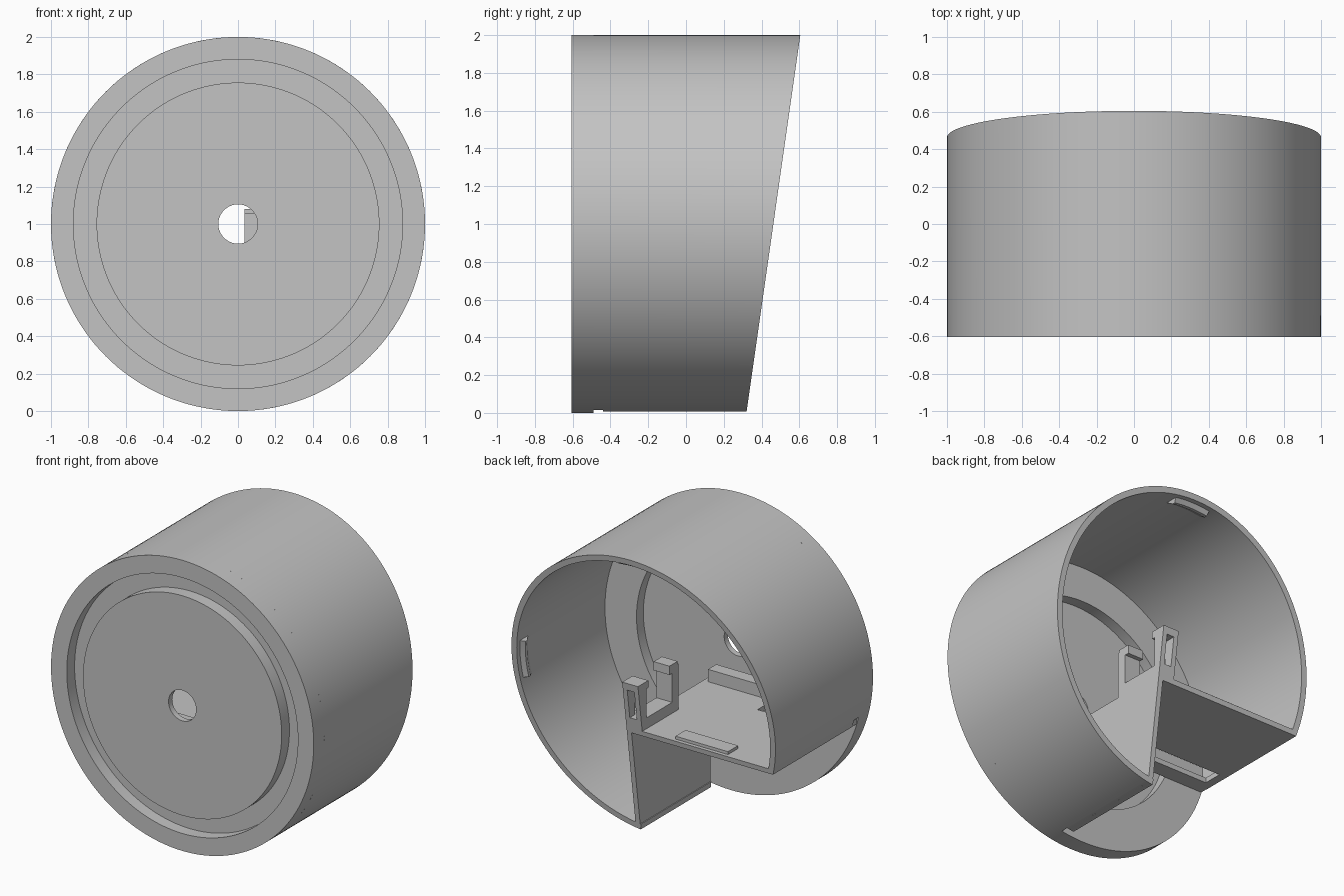
import bpy, bmesh
from math import cos, sin, acos, asin, pi, radians

cube = bpy.data.objects.get("Cube")
if cube:
    bpy.data.objects.remove(cube, do_unlink=True)

grey = bpy.data.materials.new("plain grey")
grey.use_nodes = True
colour = (0.55, 0.55, 0.55, 1)
grey.diffuse_color = colour
grey.node_tree.nodes["Principled BSDF"].inputs["Base Color"].default_value = colour


def slant(z):
    """Depth of the tilted open back at height z."""
    return 0.32 + 0.1425 * z


def finish(name, bm, smooth=False):
    bmesh.ops.recalc_face_normals(bm, faces=bm.faces)
    mesh = bpy.data.meshes.new(name)
    bm.to_mesh(mesh)
    bm.free()
    mesh.materials.append(grey)
    ob = bpy.data.objects.new(name, mesh)
    bpy.context.collection.objects.link(ob)
    if smooth:
        bpy.ops.object.select_all(action="DESELECT")
        ob.select_set(True)
        bpy.context.view_layer.objects.active = ob
        bpy.ops.object.shade_smooth_by_angle(angle=radians(30))
    return ob


def sweep(name, profile, a0=0, a1=2 * pi, steps=144):
    """Turn a closed (radius, depth) profile about the y axis through z = 1."""
    bm = bmesh.new()
    full = abs(a1 - a0 - 2 * pi) < 0.001
    rings = []
    for i in range(steps if full else steps + 1):
        a = a0 + (a1 - a0) * i / steps
        rings.append([bm.verts.new((r * cos(a), y, 1 + r * sin(a)))
                      for r, y in profile(a)])
    n = len(rings[0])
    pairs = list(zip(rings, rings[1:]))
    if full:
        pairs.append((rings[-1], rings[0]))
    else:
        bm.faces.new(rings[0])
        bm.faces.new(rings[-1])
    for p, q in pairs:
        for j in range(n):
            k = (j + 1) % n
            bm.faces.new((p[j], p[k], q[k], q[j]))
    return finish(name, bm, True)


def block(name, x0, x1, y0, y1, z0, z1):
    """Box; y1 = None runs it out to the tilted back."""
    bm = bmesh.new()
    bmesh.ops.create_cube(bm, size=1)
    for v in bm.verts:
        x, y, z = v.co
        z = z1 if z > 0 else z0
        back = slant(z) if y1 is None else y1
        v.co = (x1 if x > 0 else x0, back if y > 0 else y0, z)
    return finish(name, bm)


# Front plate with ring groove and central hole
sweep("front_plate", lambda a: [
    (0.105, -0.605), (0.756, -0.605), (0.756, -0.52), (0.88, -0.52),
    (0.88, -0.605), (1, -0.605), (1, -0.49), (0.72, -0.49),
    (0.72, -0.565), (0.105, -0.565)])


# Outer shell, open over the lower corner, with short relief slits at its ends
def shell_profile(front):
    def profile(a):
        return [(1, front), (1, slant(1 + sin(a))),
                (0.96, slant(1 + 0.96 * sin(a))), (0.96, front)]
    return profile


start, end, lip = -acos(0.12), pi + asin(0.29), radians(3)
sweep("shell", shell_profile(-0.49), start + lip, end - lip)
sweep("shell_lower_end", shell_profile(-0.44), start, start + lip, 3)
sweep("shell_side_end", shell_profile(-0.44), end - lip, end, 3)


# Snap ridges inside the back rim
def ridge_profile(a):
    y = slant(1 + 0.95 * sin(a))
    return [(0.965, y - 0.13), (0.93, y - 0.07), (0.93, y - 0.05), (0.965, y - 0.03)]


for name, middle in (("side_snap_ridge", 0), ("top_snap_ridge", pi / 2)):
    sweep(name, ridge_profile, middle - 0.14, middle + 0.14, 10)

# Walls of the corner recess
block("recess_upright_wall", 0.12, 0.155, -0.44, None, 0.012, 0.73)
shelf = block("recess_shelf", -0.955, 0.155, -0.49, None, 0.71, 0.745)
cutter = block("shelf_cutter", -0.90, -0.37, -0.38, -0.25, 0.6, 0.9)
cut = shelf.modifiers.new("window", "BOOLEAN")
cut.operation = "DIFFERENCE"
cut.object = cutter
cut.solver = "EXACT"
cutter.hide_render = True
cutter.hide_viewport = True

# Hood along the front of the shelf and snap ridge at its back
block("shelf_hood", -0.90, 0.12, -0.50, -0.41, 0.74, 0.83)
block("shelf_snap_ridge", -0.60, -0.20, 0.29, 0.40, 0.74, 0.765)

# Cradle on the recess corner: base, slotted rear clip and solid front clip
block("cradle_base", 0.035, 0.155, 0.03, None, 0.74, 0.82)
for name, x in (("left", 0.122), ("right", 0.035)):
    block("rear_clip_prong_" + name, x, x + 0.033, 0.38, None, 0.81, 1.06)
block("rear_clip_bar", 0.035, 0.155, 0.36, None, 1.02, 1.07)
block("front_clip", 0.035, 0.155, 0.03, 0.10, 0.81, 1.06)
block("front_clip_hook", 0.035, 0.155, 0.04, 0.13, 1.02, 1.08)
